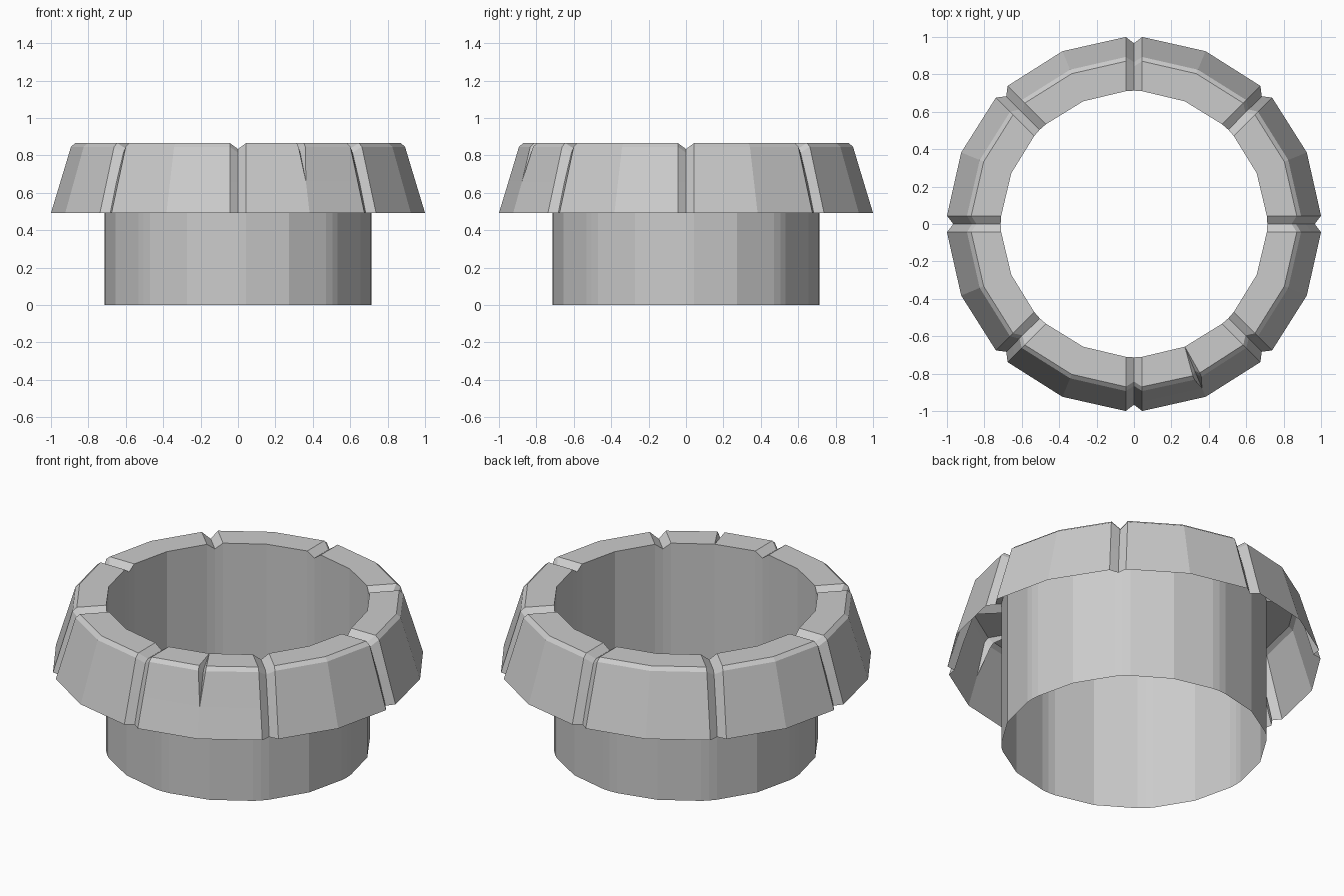
import bpy, bmesh, math
from mathutils import Vector

if "Cube" in bpy.data.objects:
    bpy.data.objects.remove(bpy.data.objects["Cube"])

# Profile running from tube foot, over the rim, down the flared collar: (radius, z)
FULL = [(.71, 0), (.71, .49), (.71, .866), (.87, .866), (.893, .846), (.949, .66), (1.0, .492)]
# Sunken profile along the bottom of each V groove
GROOVE = [(.713, 0), (.713, .49), (.713, .834), (.843, .834), (.866, .815), (.918, .66), (.966, .492)]
# Sunken profile of the single crack, fading out at both ends
CRACK = [(.71, 0), (.71, .49), (.71, .866), (.85, .838), (.868, .815), (.949, .66), (1.0, .492)]
CRACK_WIDTH = [0, 0, 0, .02, .02, 0, 0]
GROOVE_WIDTH = [.044] * 7


def column(bm, angle, profile, widths=None, side=0):
    """Place one vertical profile at an angle, shifted sideways by the widths."""
    out = Vector((math.cos(angle), math.sin(angle), 0))
    tan = Vector((-out.y, out.x, 0))
    widths = widths or [0] * len(profile)
    return [bm.verts.new(out * r + tan * (side * w) + Vector((0, 0, z)))
            for (r, z), w in zip(profile, widths)]


bm = bmesh.new()
columns = []
for i in range(16):
    a = i * math.pi / 8
    if i % 2 == 0:      # groove between stones
        trio = (FULL, GROOVE, FULL), GROOVE_WIDTH
    elif i == 13:       # crack in one front stone
        trio = (FULL, CRACK, FULL), CRACK_WIDTH
    else:               # plain corner in the middle of a stone
        columns.append(column(bm, a, [(r, z) for r, z in FULL]))
        continue
    for side, prof in zip((-1, 0, 1), trio[0]):
        columns.append(column(bm, a, prof, trio[1], side))

# Skin neighbouring columns
for c, d in zip(columns, columns[1:] + columns[:1]):
    for k in range(len(FULL) - 1):
        bm.faces.new((c[k], c[k + 1], d[k + 1], d[k]))

bmesh.ops.remove_doubles(bm, verts=bm.verts, dist=1e-4)
bmesh.ops.dissolve_degenerate(bm, edges=bm.edges, dist=1e-4)
# Merge the flat subdivisions away from the crack
bmesh.ops.dissolve_limit(bm, angle_limit=math.radians(.5), verts=bm.verts, edges=bm.edges)
bmesh.ops.recalc_face_normals(bm, faces=bm.faces)

mesh = bpy.data.meshes.new("stone_well_ring")
bm.to_mesh(mesh)
bm.free()
bpy.context.collection.objects.link(bpy.data.objects.new("stone_well_ring", mesh))
